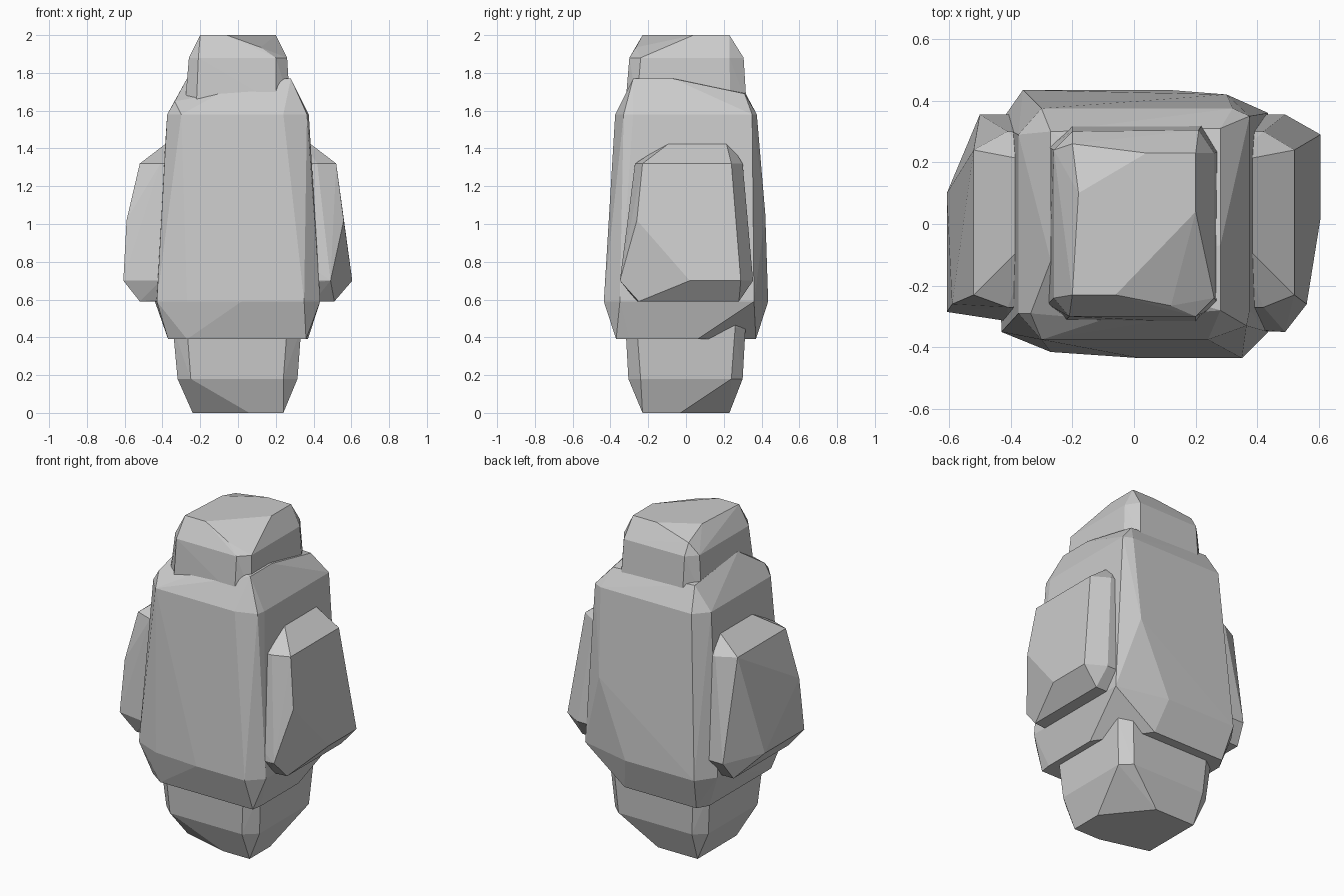
import bpy, bmesh, math


def rock(name, rings, extra=()):
    """Faceted boulder: convex hull of horizontal rings (z, [(x, y), ...]) and loose corners."""
    bm = bmesh.new()
    for z, pts in rings:
        for x, y in pts:
            bm.verts.new((x, y, z))
    for p in extra:
        bm.verts.new(p)
    res = bmesh.ops.convex_hull(bm, input=bm.verts[:])
    junk = {g for g in res["geom_interior"] + res["geom_unused"] if isinstance(g, bmesh.types.BMVert)}
    bmesh.ops.delete(bm, geom=list(junk), context='VERTS')
    bmesh.ops.dissolve_limit(bm, angle_limit=math.radians(2), verts=bm.verts[:], edges=bm.edges[:])
    bmesh.ops.recalc_face_normals(bm, faces=bm.faces[:])
    me = bpy.data.meshes.new(name)
    bm.to_mesh(me)
    bm.free()
    ob = bpy.data.objects.new(name, me)
    bpy.context.collection.objects.link(ob)
    return ob


# Tall inner rock: shows as the base and the head
rock("core_rock", [
    (0.0, [(-.24, -.15), (.06, -.23), (.24, -.23), (.24, -.03), (.03, .23), (-.24, .23)]),
    (0.18, [(-.25, -.305), (.24, -.305), (.315, -.24), (.315, .24), (.25, .30), (-.25, .30), (-.32, .24), (-.32, -.24)]),
    (0.45, [(-.27, -.32), (.26, -.32), (.335, -.26), (.335, .26), (.27, .315), (-.27, .315), (-.345, .26), (-.345, -.26)]),
    (1.64, [(-.22, -.31), (.20, -.32), (.275, -.26), (.275, .23), (.22, .32), (-.20, .32), (-.28, .25), (-.28, -.26)]),
    (1.88, [(-.21, -.30), (.20, -.30), (.26, -.24), (.26, .23), (.21, .305), (-.20, .30), (-.26, .24), (-.26, -.24)]),
    (2.0, [(-.20, -.23), (-.06, -.23), (.20, .04), (.20, .23), (.04, .23), (-.18, .10)]),
], [(.12, -.265, 1.935), (-.20, .26, 1.95)])

# Wide torso rock
rock("body_rock", [
    (0.39, [(-.27, -.37), (.36, -.37), (.37, -.30), (.37, .06), (.16, .37), (-.33, .37), (-.37, .30), (-.37, -.30)]),
    (0.59, [(-.43, -.35), (-.27, -.415), (.02, -.435), (.35, -.435), (.435, -.35), (.435, .36),
            (.11, .435), (-.36, .435), (-.44, .32)]),
    (1.58, [(-.30, -.375), (.24, -.375), (.365, -.33), (.375, -.28), (.375, .35), (.32, .375),
            (-.30, .375), (-.375, .29), (-.375, -.29)]),
], [(.28, -.28, 1.77), (.28, -.07, 1.77), (.28, .31, 1.69), (.2, -.31, 1.69), (-.1, -.31, 1.69),
    (-.27, -.12, 1.77), (-.27, .30, 1.72), (-.335, -.29, 1.65), (.40, .36, 1.05), (.30, .42, 1.05)])

# Cross rock running through the torso: shows as a boulder on each side
rock("side_rock", [
    (0.59, [(.51, -.25), (.51, .28), (.40, -.26), (-.52, -.25), (-.52, .28)]),
    (0.70, [(.605, .02), (.605, .29), (.49, -.35), (.49, .355), (-.607, -.285), (-.607, .10),
            (-.50, .355), (-.41, -.315)]),
    (1.02, [(.56, -.26), (-.59, -.26)]),
    (1.32, [(.52, -.23), (.52, .24), (.42, -.27), (.42, .30), (-.52, -.23), (-.52, .24),
            (-.41, -.27), (-.41, .30)]),
    (1.48, [(.31, -.02), (.31, .20), (-.31, -.02), (-.31, .20)]),
])
